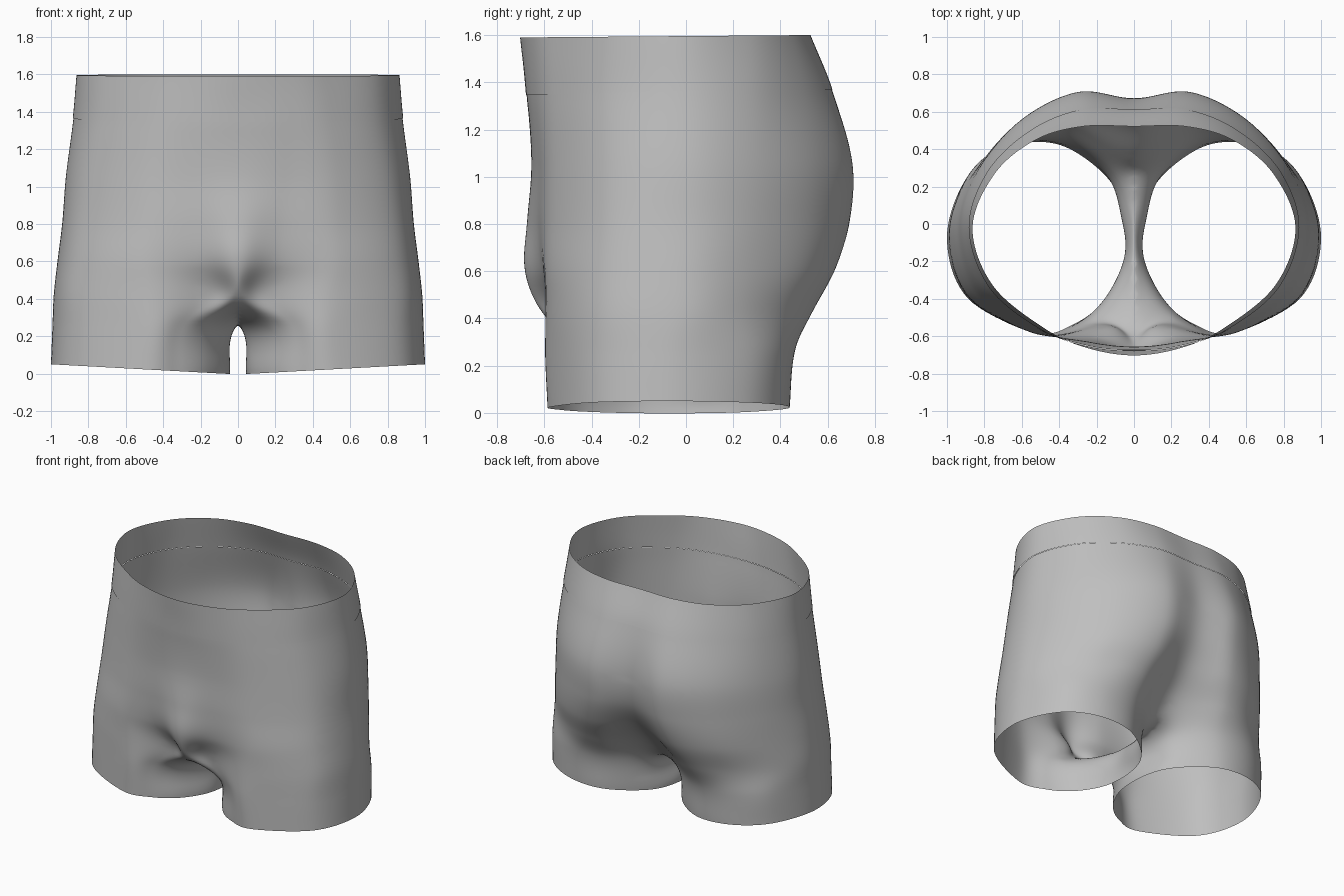
import bpy, bmesh, math
from mathutils import Vector

cube = bpy.data.objects.get("Cube")
if cube:
    bpy.data.objects.remove(cube, do_unlink=True)

fabric = bpy.data.materials.new("grey_fabric")
fabric.use_nodes = True
GREY = (0.52, 0.52, 0.52, 1)
fabric.diffuse_color = GREY
fabric.node_tree.nodes["Principled BSDF"].inputs["Base Color"].default_value = GREY


def leg_ring(cx, rx, cy, ry):
    """Elliptical leg section, from inner front round the outside to inner back."""
    angles = (222, 245, 270, 320, 360, 400, 432, 465, 500, 525, 555)
    return [Vector((cx + rx * math.cos(math.radians(a)),
                    cy + ry * math.sin(math.radians(a)))) for a in angles]


def trunk_ring(*pts):
    """Half trunk section from front centre to back centre, continued past x = 0."""
    pts = [Vector(p) for p in pts]
    mirrored = [Vector((-p.x, p.y)) for p in (pts[-2], pts[1])]
    return pts + mirrored


# Sections by height
sections = [
    (0.0, leg_ring(0.52, 0.48, -0.07, 0.51)),
    (0.25, leg_ring(0.5, 0.492, -0.065, 0.525)),
    (0.42, trunk_ring((0, -.61), (.14, -.54), (.5, -.59), (.88, -.39), (.985, -.05),
                      (.89, .23), (.66, .45), (.36, .53), (0, .36))),
    (0.6, trunk_ring((0, -.685), (.2, -.61), (.55, -.58), (.87, -.37), (.965, -.04),
                     (.87, .25), (.63, .52), (.32, .63), (0, .52))),
    (0.8, trunk_ring((0, -.675), (.22, -.63), (.54, -.57), (.85, -.35), (.94, -.03),
                     (.85, .27), (.61, .55), (.3, .69), (0, .64))),
    (1.05, trunk_ring((0, -.655), (.25, -.63), (.53, -.56), (.82, -.34), (.92, -.02),
                      (.83, .28), (.6, .55), (.3, .7), (0, .67))),
    (1.36, trunk_ring((0, -.675), (.25, -.65), (.5, -.56), (.77, -.34), (.88, -.02),
                      (.78, .28), (.55, .5), (.28, .61), (0, .61))),
    (1.59, trunk_ring((0, -.7), (.25, -.66), (.47, -.56), (.75, -.33), (.86, -.02),
                      (.74, .27), (.52, .45), (.27, .52), (0, .52))),
]


def hermite(a, b, ta, tb, t):
    t2, t3 = t * t, t * t * t
    return (a * (2 * t3 - 3 * t2 + 1) + ta * (t3 - 2 * t2 + t)
            + b * (3 * t2 - 2 * t3) + tb * (t3 - t2))


def slope(i):
    """Rate of change of a section's points with height."""
    lo, hi = max(i - 1, 0), min(i + 1, len(sections) - 1)
    (za, a), (zb, b) = sections[lo], sections[hi]
    return [(q - p) / (zb - za) for p, q in zip(a, b)]


def section_at(z):
    i = max(k for k in range(len(sections) - 1) if sections[k][0] <= z + 1e-6)
    (za, a), (zb, b) = sections[i], sections[i + 1]
    h = zb - za
    return [hermite(p, q, u * h, v * h, (z - za) / h)
            for p, q, u, v in zip(a, b, slope(i), slope(i + 1))]


def closed_spline(pts, steps):
    n, out = len(pts), []
    for i in range(n):
        p0, p1, p2, p3 = (pts[(i + k) % n] for k in (-1, 0, 1, 2))
        out += [hermite(p1, p2, (p2 - p0) / 2, (p3 - p1) / 2, s / steps)
                for s in range(steps)]
    return out


def place(p, z):
    """Slant the hems and let the waist seam dip at the front."""
    hem = 0.05 * (p.x - 0.08) / 0.92 * max(0, 1 - z / 0.25)
    dip = -0.015 * max(0, -p.y / 0.7) * math.exp(-((z - 1.36) / 0.08) ** 2)
    rise = 0.01 * (p.y + 0.7) / 1.2 * z / 1.6
    return (p.x, p.y, z + hem + dip + rise)


def build(name, z0, z1, rows, grow=1.0, soften=0):
    """Loft one side, cut it on the centre plane and mirror it."""
    bm = bmesh.new()
    rings = []
    for r in range(rows + 1):
        z = z0 + (z1 - z0) * r / rows
        rings.append([bm.verts.new(place(p * grow, z))
                      for p in closed_spline(section_at(z), 10)])
    for low, high in zip(rings, rings[1:]):
        n = len(low)
        for i in range(n):
            j = (i + 1) % n
            bm.faces.new((low[i], low[j], high[j], high[i]))
    bmesh.ops.bisect_plane(bm, geom=bm.verts[:] + bm.edges[:] + bm.faces[:], dist=1e-4,
                           plane_co=(0, 0, 0), plane_no=(1, 0, 0), clear_inner=True)
    for v in bm.verts:
        if abs(v.co.x) < 2e-4:
            v.co.x = 0
    half = bmesh.ops.duplicate(bm, geom=bm.verts[:] + bm.edges[:] + bm.faces[:])["geom"]
    for v in half:
        if isinstance(v, bmesh.types.BMVert):
            v.co.x = -v.co.x
    bmesh.ops.reverse_faces(bm, faces=[f for f in half if isinstance(f, bmesh.types.BMFace)])
    bmesh.ops.remove_doubles(bm, verts=bm.verts[:], dist=3e-4)
    # Round off the crotch and the rear cleft
    for _ in range(soften):
        near = [v for v in bm.verts if abs(v.co.x) < 0.2 and 0.1 < v.co.z < 1.0
                and not v.is_boundary]
        bmesh.ops.smooth_vert(bm, verts=near, factor=0.5, use_axis_x=True,
                              use_axis_y=True, use_axis_z=True)
    outer = max(bm.faces, key=lambda f: f.calc_center_median().x)
    outer.normal_update()
    if outer.normal.x < 0:
        bmesh.ops.reverse_faces(bm, faces=bm.faces[:])
    mesh = bpy.data.meshes.new(name)
    bm.to_mesh(mesh)
    bm.free()
    mesh.materials.append(fabric)
    mesh.shade_smooth()
    obj = bpy.data.objects.new(name, mesh)
    bpy.context.collection.objects.link(obj)
    return obj


# Body with both legs, and the waistband above it
build("shorts_body", 0.0, 1.36, 68, soften=6)
build("waistband", 1.36, 1.59, 10, grow=1.004)
